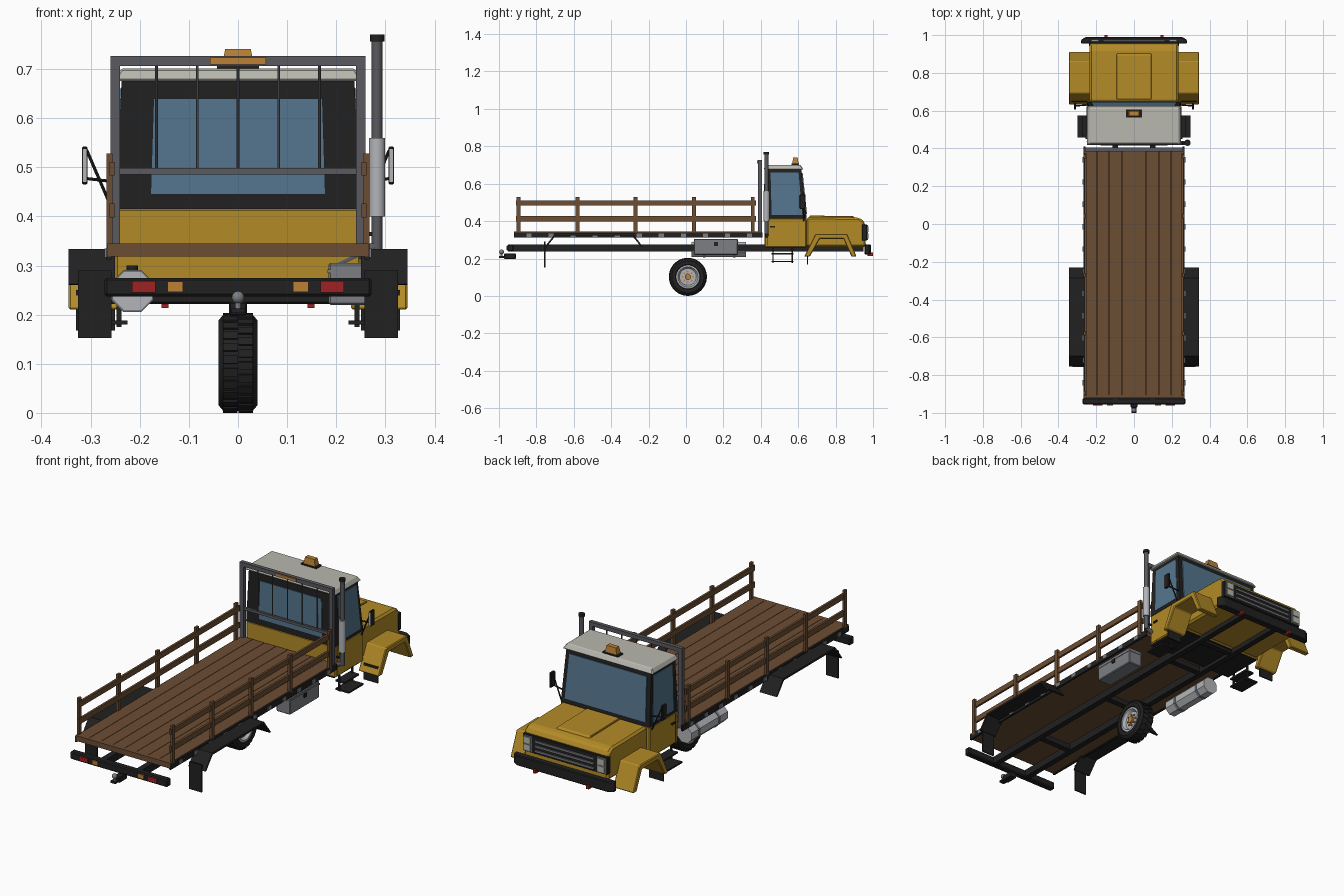
import bpy, bmesh, math
from mathutils import Vector, Matrix

if "Cube" in bpy.data.objects:
    bpy.data.objects.remove(bpy.data.objects["Cube"])

def mat(name, *c):
    m = bpy.data.materials.new(name)
    m.diffuse_color = (*c, 1)
    m.use_nodes = True
    m.node_tree.nodes["Principled BSDF"].inputs["Base Color"].default_value = m.diffuse_color
    return m

YEL = mat("yellow_paint", .45, .26, .02)
BLK = mat("black", .016, .015, .015)
WOOD = mat("wood", .15, .075, .033)
WHITE = mat("off_white", .48, .48, .43)
GLASS = mat("glass", .09, .18, .27)
RED = mat("red_lens", .35, .015, .015)
AMB = mat("amber_lens", .5, .22, .035)
GREY = mat("steel", .2, .21, .23)
LIGHT = mat("bright_metal", .45, .46, .48)
RACK = mat("rack_grey", .1, .1, .115)

def finish(name, bm, m, bevel=0, smooth=False):
    bmesh.ops.recalc_face_normals(bm, faces=bm.faces)
    me = bpy.data.meshes.new(name)
    bm.to_mesh(me)
    bm.free()
    o = bpy.data.objects.new(name, me)
    bpy.context.collection.objects.link(o)
    me.materials.append(m)
    if bevel:
        b = o.modifiers.new("bevel", 'BEVEL')
        b.width, b.segments = bevel, 1
    if smooth:
        bpy.ops.object.select_all(action='DESELECT')
        o.select_set(True)
        bpy.context.view_layer.objects.active = o
        bpy.ops.object.shade_smooth_by_angle(angle=math.radians(35))
    return o

def loft(name, a, b, m, bevel=0):
    """Solid between two matching outlines."""
    bm = bmesh.new()
    va, vb = [bm.verts.new(p) for p in a], [bm.verts.new(p) for p in b]
    n = len(va)
    bm.faces.new(va)
    bm.faces.new(vb[::-1])
    for i in range(n):
        j = (i + 1) % n
        bm.faces.new((va[i], vb[i], vb[j], va[j]))
    return finish(name, bm, m, bevel)

def rect(x0, x1, y0, y1, z):
    return [(x0, y0, z), (x1, y0, z), (x1, y1, z), (x0, y1, z)]

def box(name, x0, x1, y0, y1, z0, z1, m, bevel=0):
    x0, x1 = sorted((x0, x1))
    return loft(name, rect(x0, x1, y0, y1, z0), rect(x0, x1, y0, y1, z1), m, bevel)

def prism(name, yz, x0, x1, m, bevel=0):
    return loft(name, [(x0, *p) for p in yz], [(x1, *p) for p in yz], m, bevel)

def panel(name, pts, off, m):
    return loft(name, pts, [tuple(Vector(p) + Vector(off)) for p in pts], m)

def rod(name, p0, p1, r, m, n=12, r2=None):
    p0, p1 = Vector(p0), Vector(p1)
    d = p1 - p0
    bm = bmesh.new()
    M = Matrix.Translation((p0 + p1) / 2) @ d.to_track_quat('Z', 'Y').to_matrix().to_4x4() @ Matrix.Rotation(math.pi / n, 4, 'Z')
    bmesh.ops.create_cone(bm, cap_ends=True, segments=n, radius1=r, radius2=r if r2 is None else r2, depth=d.length, matrix=M)
    return finish(name, bm, m, smooth=n > 8)

def lathe(name, prof, c, m, n=32):
    """Closed (x, radius) profile turned about the x axis at c."""
    bm = bmesh.new()
    vs = [bm.verts.new((x, 0, r)) for x, r in prof]
    es = [bm.edges.new((vs[i], vs[(i + 1) % len(vs)])) for i in range(len(vs))]
    bmesh.ops.spin(bm, geom=vs + es, cent=(0, 0, 0), axis=(1, 0, 0), angle=2 * math.pi, steps=n, use_merge=True)
    bmesh.ops.remove_doubles(bm, verts=bm.verts, dist=1e-5)
    bmesh.ops.translate(bm, verts=bm.verts, vec=c)
    return finish(name, bm, m, smooth=True)

SIDES = ((-1, "left"), (1, "right"))

# Wheel with tread lugs, rim and hub
C = Vector((0, .01, .102))
lathe("tire", [(-.032, .06), (-.04, .066), (-.04, .086), (-.03, .098), (.03, .098), (.04, .086), (.04, .066), (.032, .06)], C, BLK)
bm = bmesh.new()
for i in range(24):
    for s in (-1, 1):
        R = Matrix.Rotation((i + s * .25) * math.tau / 24, 4, 'X')
        bmesh.ops.create_cube(bm, size=1, matrix=Matrix.Translation(C) @ R @ Matrix.Translation((s * .016, 0, .098)) @ Matrix.Diagonal((.03, .017, .007, 1)))
finish("tire_tread", bm, BLK)
lathe("rim", [(-.036, .064), (-.036, .054), (-.022, .045), (-.022, .01), (.022, .01), (.022, .045), (.036, .054), (.036, .064)], C, LIGHT)
rod("hub", C - Vector((.034, 0, 0)), C + Vector((.034, 0, 0)), .017, AMB, 16)
for i in range(8):
    p = C + Vector((0, .028 * math.cos(i * math.pi / 4), .028 * math.sin(i * math.pi / 4)))
    rod("wheel_nut", p - Vector((.027, 0, 0)), p + Vector((.027, 0, 0)), .005, AMB, 6)

# Chassis
for s, n in SIDES:
    box("chassis_rail_" + n, s * .085, s * .115, -.95, .95, .238, .275, BLK)
for y in (-.6, -.1, .38, .62):
    box("chassis_crossmember", -.09, .09, y - .015, y + .015, .242, .27, BLK)

# Timber deck
for i in range(8):
    x = -.262 + i * .0655
    box("deck_plank", x + .001, x + .0645, -.91, .4, .325, .345, WOOD)
box("deck_underside", -.258, .258, -.905, .4, .318, .328, WOOD)
box("deck_rear_beam", -.266, .266, -.92, -.905, .318, .345, WOOD)
for s, n in SIDES:
    box("deck_side_rail_" + n, s * .258, s * .268, -.92, .41, .312, .34, BLK)
    for i in range(11):
        y = -.84 + i * .118
        box("deck_side_marker", s * .266, s * .272, y - .014, y + .014, .316, .335, GREY)
    # Stake sides
    for y in (-.895, -.58, -.27, .043, .357):
        box("side_stake_" + n, s * .255, s * .268, y - .01, y + .01, .33, .528, WOOD)
    for z in (.398, .483):
        box("side_rail_" + n, s * .251, s * .262, -.91, .375, z, z + .028, WOOD)

# Rear fenders and mud flaps
for s, n in SIDES:
    prism("rear_fender_" + n, [(-.755, .262), (-.7, .334), (-.285, .334), (-.23, .262), (-.238, .26), (-.29, .324), (-.695, .324), (-.747, .26)], s * .25, s * .345, BLK)
    box("rear_mud_flap_" + n, s * .258, s * .326, -.758, -.75, .152, .29, BLK)

# Rear bumper, lamps and hitch
box("rear_bumper", -.272, .272, -.955, -.922, .237, .275, BLK, .005)
for s, n in SIDES:
    box("tail_lamp_" + n, s * .168, s * .216, -.961, -.95, .245, .268, RED)
    box("turn_lamp_" + n, s * .112, s * .144, -.961, -.95, .246, .267, AMB)
box("hitch_block", -.018, .018, -.972, -.91, .198, .226, BLK, .003)
box("hitch_tongue", -.014, .014, -1, -.96, .203, .213, BLK)
rod("hitch_post", (0, -.986, .21), (0, -.986, .23), .006, GREY)
bm = bmesh.new()
bmesh.ops.create_uvsphere(bm, u_segments=16, v_segments=8, radius=.013, matrix=Matrix.Translation((0, -.986, .235)))
finish("hitch_ball", bm, GREY, smooth=True)

# Headache rack behind the cab
for s, n in SIDES:
    box("rack_post_" + n, s * .24, s * .26, .385, .405, .34, .726, RACK)
box("rack_top", -.26, .26, .385, .405, .706, .726, RACK)
box("rack_middle_bar", -.24, .24, .389, .401, .485, .498, RACK)
for i in range(-2, 3):
    rod("rack_bar", (i * .083, .395, .485), (i * .083, .395, .71), .003, RACK, 8)
box("rack_lamp", -.057, .057, .38, .39, .709, .723, AMB)

# Cab
box("cab_body", -.25, .25, .42, .645, .26, .417, YEL, .005)
box("cab_floor", -.24, .24, .425, .64, .255, .262, BLK)
loft("cab_upper", rect(-.249, .249, .421, .645, .415), rect(-.237, .237, .425, .617, .677), BLK)
loft("cab_roof", rect(-.252, .252, .416, .628, .676), rect(-.238, .238, .424, .612, .701), WHITE, .004)
panel("windshield", [(-.226, .642, .437), (.226, .642, .437), (.216, .619, .657), (-.216, .619, .657)], (0, .005, .0005), GLASS)
panel("rear_window", [(-.178, .419, .445), (.178, .419, .445), (.172, .422, .64), (-.172, .422, .64)], (0, -.003, 0), GLASS)
for s, n in SIDES:
    panel("side_window_" + n, [(s * .2475, .458, .432), (s * .2475, .622, .432), (s * .238, .602, .66), (s * .238, .452, .66)], (s * .003, 0, 0), GLASS)
    box("door_handle_" + n, s * .249, s * .256, .45, .475, .365, .373, BLK)
    box("door_seam_" + n, s * .249, s * .251, .437, .439, .27, .41, BLK)
    # Mirrors
    box("mirror_" + n, s * .306, s * .318, .607, .64, .465, .542, BLK, .003)
    box("mirror_glass_" + n, s * .307, s * .317, .605, .608, .47, .537, LIGHT)
    rod("mirror_upper_arm_" + n, (s * .308, .625, .535), (s * .25, .63, .4), .0035, BLK, 6)
    rod("mirror_lower_arm_" + n, (s * .308, .625, .477), (s * .247, .63, .47), .0035, BLK, 6)
    # Cab steps
    for z, x in ((.222, .275), (.18, .3)):
        box("cab_step_" + n, s * .225, s * x, .458, .575, z, z + .008, BLK)
    for y in (.462, .565):
        box("step_bracket_" + n, s * .237, s * .247, y, y + .006, .175, .262, BLK)

# Roof beacon
box("beacon_base", -.043, .043, .565, .605, .699, .708, BLK)
loft("beacon", rect(-.033, .033, .568, .602, .706), rect(-.026, .026, .573, .597, .741), AMB)

# Hood, grille and lights
prism("hood", [(.643, .262), (.643, .416), (.66, .422), (.925, .418), (.955, .398), (.962, .262)], -.236, .236, YEL, .01)
prism("hood_bulge", [(.66, .41), (.66, .43), (.895, .426), (.91, .41)], -.093, .093, YEL, .003)
box("grille", -.238, .238, .94, .967, .295, .383, BLK, .003)
for z in (.306, .33, .354):
    box("grille_slat", -.165, .165, .96, .973, z, z + .01, GREY)
for s, n in SIDES:
    box("headlamp_bezel_" + n, s * .182, s * .232, .955, .972, .3, .378, GREY)
    for z in (.306, .343):
        box("headlamp_" + n, s * .188, s * .226, .965, .976, z, z + .029, WHITE)
    # Front fenders and mud flaps
    prism("front_fender_" + n, [(.632, .21), (.692, .332), (.862, .332), (.912, .21), (.885, .21), (.842, .305), (.715, .305), (.662, .21)], s * .23, s * .345, YEL, .004)
    box("front_mud_flap_" + n, s * .25, s * .33, .646, .652, .168, .25, BLK)
    box("tow_hook_" + n, s * .141, s * .156, .97, 1, .214, .232, RED)

# Front bumper with swept ends
out = [(-.28, .955), (.28, .955), (.28, .975), (.255, .99), (-.255, .99), (-.28, .975)]
loft("front_bumper", [(x, y, .222) for x, y in out], [(x, y, .275) for x, y in out], BLK, .004)

# Tool box and eight-sided fuel tank
box("tool_box", .184, .262, .042, .278, .22, .305, GREY, .004)
box("tool_box_lid", .182, .264, .04, .28, .285, .292, GREY)
box("tool_box_latch", .262, .267, .15, .17, .268, .288, BLK)
rod("fuel_tank", (-.215, .03, .248), (-.215, .32, .248), .044, LIGHT, 8)
for y in (.09, .25):
    rod("tank_strap", (-.215, y, .248), (-.215, y + .015, .248), .0465, GREY, 8)
rod("tank_cap", (-.215, .17, .285), (-.215, .17, .3), .012, BLK)

# Exhaust stack
rod("exhaust_pipe", (.283, .43, .33), (.283, .43, .765), .011, RACK, 16)
rod("muffler", (.283, .43, .4), (.283, .43, .56), .017, LIGHT, 16)
rod("exhaust_cap", (.283, .43, .756), (.283, .43, .77), .015, BLK, 16)
rod("exhaust_elbow", (.2, .43, .3), (.283, .43, .34), .011, RACK, 12)
box("exhaust_bracket", .245, .283, .426, .434, .36, .368, BLK)
